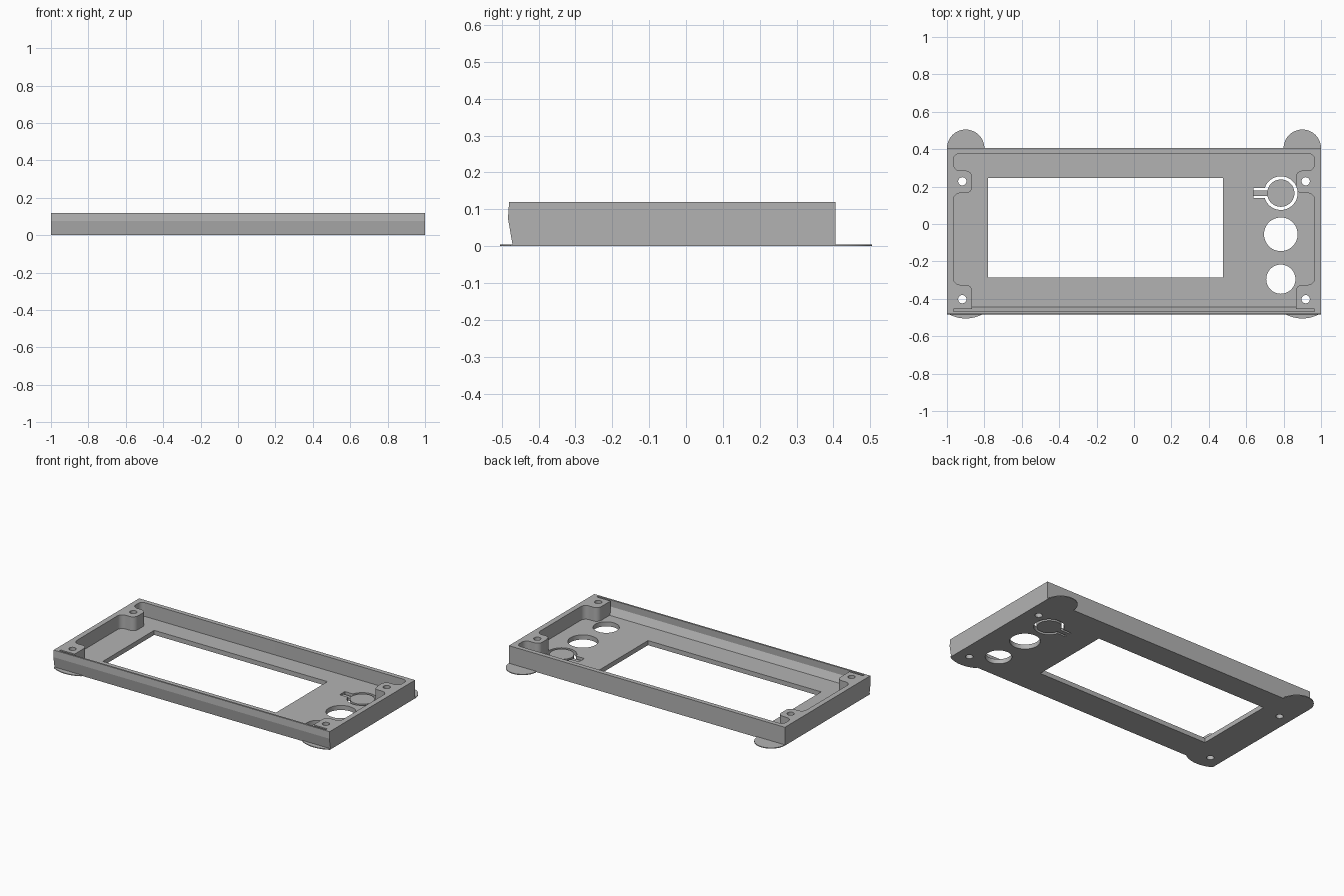
import bpy, bmesh, math
from mathutils import Vector

if "Cube" in bpy.data.objects:
    bpy.data.objects.remove(bpy.data.objects["Cube"], do_unlink=True)

grey = bpy.data.materials.new("plain_grey")
grey.use_nodes = True
colour = (0.45, 0.45, 0.45, 1)
grey.diffuse_color = colour
grey.node_tree.nodes["Principled BSDF"].inputs["Base Color"].default_value = colour

FLOOR = 0.03
TOP = 0.12


def prism(name, outline, low, high, along_x=False):
    """Extrude a flat outline along z, or a (y, z) profile along x."""
    place = (lambda a, b, h: (h, a, b)) if along_x else (lambda a, b, h: (a, b, h))
    bm = bmesh.new()
    base = bm.faces.new([bm.verts.new(place(a, b, low)) for a, b in outline])
    solid = bmesh.ops.extrude_face_region(bm, geom=[base])
    moved = [g for g in solid["geom"] if isinstance(g, bmesh.types.BMVert)]
    bmesh.ops.translate(bm, verts=moved, vec=place(0, 0, high - low))
    bmesh.ops.recalc_face_normals(bm, faces=bm.faces)
    mesh = bpy.data.meshes.new(name)
    bm.to_mesh(mesh)
    bm.free()
    mesh.materials.append(grey)
    obj = bpy.data.objects.new(name, mesh)
    bpy.context.collection.objects.link(obj)
    return obj


def arc(cx, cy, r, start, end, steps=48):
    return [(cx + r * math.cos(start + (end - start) * i / steps),
             cy + r * math.sin(start + (end - start) * i / steps))
            for i in range(steps + 1)]


def circle(cx, cy, r):
    return arc(cx, cy, r, 0, math.tau)[:-1]


def rect(x0, x1, y0, y1):
    return [(x0, y0), (x1, y0), (x1, y1), (x0, y1)]


def rounded(corners, steps=10):
    """Round right-angled corners given as (x, y, radius)."""
    out = []
    for i, (x, y, r) in enumerate(corners):
        p = Vector((x, y))
        if not r:
            out.append((x, y))
            continue
        before = (Vector(corners[i - 1][:2]) - p).normalized()
        after = (Vector(corners[(i + 1) % len(corners)][:2]) - p).normalized()
        centre = p + (before + after) * r
        for k in range(steps + 1):
            t = math.pi / 2 * k / steps
            q = centre - after * r * math.cos(t) - before * r * math.sin(t)
            out.append((q.x, q.y))
    return out


def smooth(obj):
    bpy.ops.object.select_all(action='DESELECT')
    obj.select_set(True)
    bpy.context.view_layer.objects.active = obj
    bpy.ops.object.shade_smooth_by_angle(angle=math.radians(12))


def cut(obj, cutter):
    mod = obj.modifiers.new("cut", 'BOOLEAN')
    mod.operation = 'DIFFERENCE'
    mod.solver = 'EXACT'
    mod.object = cutter
    cutter.hide_render = True
    bpy.context.view_layer.objects.active = obj
    bpy.ops.object.modifier_apply(modifier=mod.name)
    bpy.data.objects.remove(cutter, do_unlink=True)


# Panel body with a slightly bulged front face
body = prism("panel_body", [(-0.47, 0), (0.405, 0), (0.405, TOP), (-0.48, TOP),
                            (-0.483, 0.075)], -1, 1, True)

# Inner pocket leaving screw bosses at the corners
r = 0.035
right_side = [(0.965, 0.375, 0.03), (0.965, 0.285, r), (0.865, 0.285, r),
              (0.865, 0.165, r), (0.965, 0.165, r), (0.965, -0.325, r),
              (0.865, -0.325, r), (0.865, -0.445, 0)]
pocket = right_side + [(-x, y, q) for x, y, q in reversed(right_side)]
cut(body, prism("pocket_cutter", rounded(pocket), FLOOR, 0.2))

# Leaning inner front wall, and the thin gap in front of the bosses
cut(body, prism("front_wall_cutter", [(-0.44, FLOOR), (-0.445, FLOOR), (-0.47, 0.075),
                                      (-0.468, 0.13), (-0.44, 0.13)], -0.865, 0.865, True))
for side in (-1, 1):
    ends = sorted((side * 0.86, side * 0.965))
    cut(body, prism("boss_gap_cutter", [(-0.455, 0.048), (-0.47, 0.075),
                                        (-0.468, 0.13), (-0.455, 0.13)], *ends, True))

# Display window
cut(body, prism("window_cutter", rect(-0.78, 0.475, -0.285, 0.247), -0.1, 0.2))

# Two knob holes and four screw holes
holes = [(0.785, -0.055, 0.09), (0.785, -0.295, 0.078)]
holes += [(x, y, 0.022) for x in (-0.918, 0.918) for y in (-0.402, 0.228)]
for hole in holes:
    cut(body, prism("hole_cutter", circle(*hole), -0.1, 0.2))

# Sprung push button: a ring gap with two slots beside its tongue
bx, by, outer, inner, wide, narrow = 0.785, 0.165, 0.09, 0.073, 0.027, 0.014
a = math.pi - math.asin(wide / outer)
b = math.pi - math.asin(narrow / inner)
gap = arc(bx, by, outer, a, -a) + [(0.64, by - wide), (0.64, by - narrow)]
gap += arc(bx, by, inner, -b, b) + [(0.64, by + narrow), (0.64, by + wide)]
cut(body, prism("button_gap_cutter", gap, -0.1, 0.2))
cut(body, prism("tongue_cutter", rect(0.64, 0.71, by - 0.02, by + 0.02), 0.018, 0.1))
smooth(body)

# Thin round feet peeking out at the back and front
for side, word in ((-1, "right"), (1, "left")):
    x = side * 0.9
    smooth(prism("back_foot_" + word, arc(x, 0.405, 0.1, 0, math.pi), 0, 0.005))
    bow = arc(x, -0.315, 0.19, -math.pi / 2 - 0.554, -math.pi / 2 + 0.554)
    front = bow + [(x + 0.1, -0.47), (x - 0.1, -0.47)]
    smooth(prism("front_foot_" + word, front, 0, 0.005))
